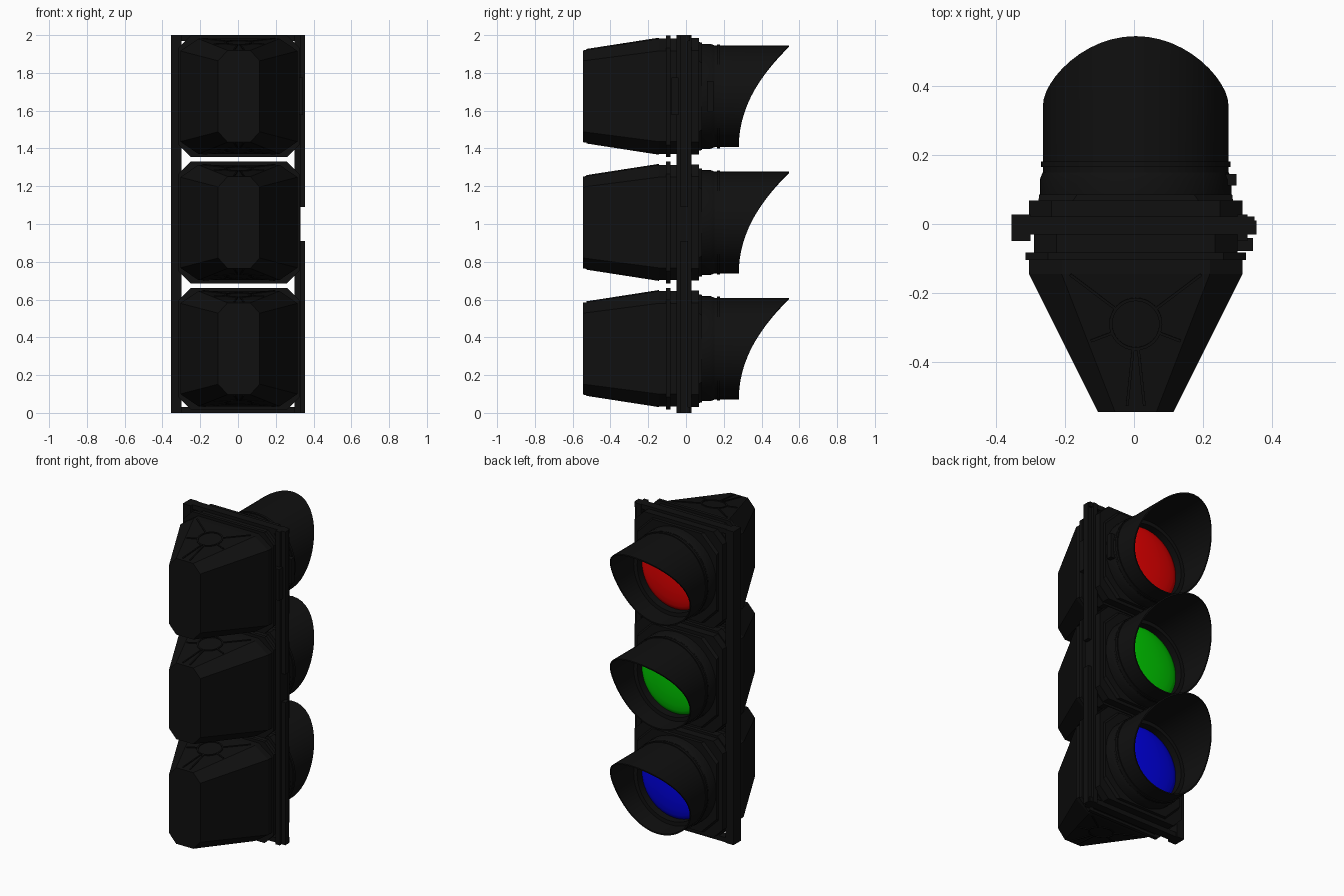
import bpy, bmesh
from math import sin, cos, pi, atan2, hypot
from mathutils import Matrix, Vector

if "Cube" in bpy.data.objects:
    bpy.data.objects.remove(bpy.data.objects["Cube"])

PITCH, Z0, CX = 0.668, 0.34, 0.005


def material(name, rgb):
    m = bpy.data.materials.new(name)
    m.diffuse_color = (*rgb, 1)
    m.use_nodes = True
    m.node_tree.nodes["Principled BSDF"].inputs["Base Color"].default_value = m.diffuse_color
    return m


black = material("black_plastic", (0.005, 0.005, 0.005))


def finish(name, bm, mat=black, smooth=False):
    bmesh.ops.recalc_face_normals(bm, faces=bm.faces)
    me = bpy.data.meshes.new(name)
    bm.to_mesh(me)
    bm.free()
    ob = bpy.data.objects.new(name, me)
    bpy.context.collection.objects.link(ob)
    me.materials.append(mat)
    if smooth:
        bpy.ops.object.select_all(action='DESELECT')
        ob.select_set(True)
        bpy.context.view_layer.objects.active = ob
        bpy.ops.object.shade_smooth_by_angle(angle=0.6)
    return ob


def bridge(bm, rings, closed=False):
    pairs = list(zip(rings, rings[1:]))
    if closed:
        pairs.append((rings[-1], rings[0]))
    for a, b in pairs:
        n = len(a)
        for i in range(n):
            bm.faces.new((a[i], a[(i + 1) % n], b[(i + 1) % n], b[i]))


def octagon_loft(name, sections, zc):
    """sections: (y, half width, half height, corner cut x, corner cut z)"""
    bm = bmesh.new()
    rings = []
    for y, w, h, a, b in sections:
        pts = [(w, h - b), (w - a, h), (a - w, h), (-w, h - b),
               (-w, b - h), (a - w, -h), (w - a, -h), (w, b - h)]
        rings.append([bm.verts.new((CX + x, y, zc + z)) for x, z in pts])
    bridge(bm, rings)
    bm.faces.new(rings[0])
    bm.faces.new(rings[-1])
    return finish(name, bm)


def lathe(name, profile, zc, n=48, closed=True, mat=black):
    """Turn (radius, y) points around the lamp axis; y may be a function of height."""
    bm = bmesh.new()
    rings = []
    for r, y in profile:
        ring = []
        for i in range(n):
            t = 2 * pi * i / n
            yy = y(sin(t)) if callable(y) else y
            ring.append(bm.verts.new((CX + r * cos(t), yy, zc + r * sin(t))))
        rings.append(ring)
    bridge(bm, rings, closed)
    if not closed:
        bm.faces.new(rings[0])
        bm.faces.new(rings[-1])
    return finish(name, bm, mat, True)


def add_box(bm, x, y, z, mat=Matrix()):
    c = Vector(((x[0] + x[1]) / 2, (y[0] + y[1]) / 2, (z[0] + z[1]) / 2))
    s = Matrix.Diagonal((x[1] - x[0], y[1] - y[0], z[1] - z[0], 1))
    bmesh.ops.create_cube(bm, size=1, matrix=mat @ Matrix.Translation(c) @ s)


def box(name, *dims):
    bm = bmesh.new()
    add_box(bm, *dims)
    return finish(name, bm)


def ribbed_panel(name, zc, side):
    """Raised ring and spokes lying on the sloped top or bottom of a housing."""
    slope = 0.155
    base = Vector((CX, -0.29, zc + side * (0.305 - 0.145 * slope)))
    m = Matrix.Translation(base) @ Matrix.Rotation(side * atan2(slope, 1), 4, 'X')
    bm = bmesh.new()
    rings = []
    for r, z in ((0.068, -.004), (0.068, .005), (0.077, .005), (0.077, -.004)):
        rings.append([bm.verts.new(m @ Vector((r * cos(2 * pi * i / 32),
                      r * sin(2 * pi * i / 32), z))) for i in range(32)])
    bridge(bm, rings, True)
    for ex, ey in ((-0.19, 0.145), (0.19, 0.145), (-0.13, -0.05),
                   (0.13, -0.05), (-0.025, -0.24), (0.025, -0.24)):
        rot = Matrix.Rotation(atan2(ey, ex), 4, 'Z')
        add_box(bm, (0.074, hypot(ex, ey)), (-.004, .004), (-.004, .005), m @ rot)
    finish(name, bm)


def visor_edge(s):
    return 0.345 + 0.1325 * s + 0.0675 * s * s


lamps = [("lower", (0.0, 0.0, 0.8)), ("middle", (0.0, 0.6, 0.0)), ("upper", (0.8, 0.0, 0.0))]
for i, (tag, rgb) in enumerate(lamps):
    zc = Z0 + PITCH * i
    # tapered housing with flange
    octagon_loft(tag + "_housing", [
        (-0.545, .11, .243, .05, .055), (-0.145, .31, .305, .095, .065),
        (-0.105, .31, .305, .095, .065), (-0.105, .32, .322, .065, .065),
        (-0.083, .32, .322, .065, .065), (-0.083, .295, .305, .065, .065),
        (-0.03, .295, .305, .065, .065)], zc)
    ribbed_panel(tag + "_top_ribs", zc, 1)
    ribbed_panel(tag + "_bottom_ribs", zc, -1)
    # door carrying the lamp
    octagon_loft(tag + "_door", [
        (-0.03, .305, .322, .065, .065), (0.02, .305, .322, .065, .065),
        (0.02, .31, .308, .065, .065), (0.068, .31, .308, .065, .065),
        (0.068, .282, .287, .10, .10), (0.085, .28, .285, .11, .11)], zc)
    # collar, clamp ring, visor and lens
    lathe(tag + "_collar", [(.235, .07), (.278, .07), (.278, .13), (.27, .15), (.235, .15)], zc)
    lathe(tag + "_visor", [(.259, .08), (.269, .08), (.269, visor_edge), (.261, visor_edge)], zc)
    lathe(tag + "_clamp_ring", [(.266, .165), (.275, .165), (.275, .181), (.266, .181)], zc)
    dome = [(.24 * cos(t * pi / 12), .095 + .04 * sin(t * pi / 12)) for t in range(6)]
    lathe(tag + "_lens", [(.24, .085)] + dome, zc, closed=False,
          mat=material(tag + "_lens_colour", rgb))

# surrounding frame
box("left_rail", (-.355, -.30), (-.05, .028), (0, 2))
box("right_rail_inner", (.30, .33), (-.05, .028), (0, 2))
box("right_rail_lower", (.32, .355), (-.03, .01), (0, .91))
box("right_rail_upper", (.32, .355), (-.03, .01), (1.09, 2))
for tag, z in (("bottom", (0, .03)), ("top", (1.97, 2))):
    box(tag + "_rail", (-.35, .35), (-.03, .022), z)

# latches on the side of the upper section
zc = Z0 + 2 * PITCH
box("housing_latch", (.29, .345), (-.078, -.04), (zc - .10, zc + .10))
box("visor_latch", (.265, .297), (.112, .145), (zc - .08, zc + .08))
